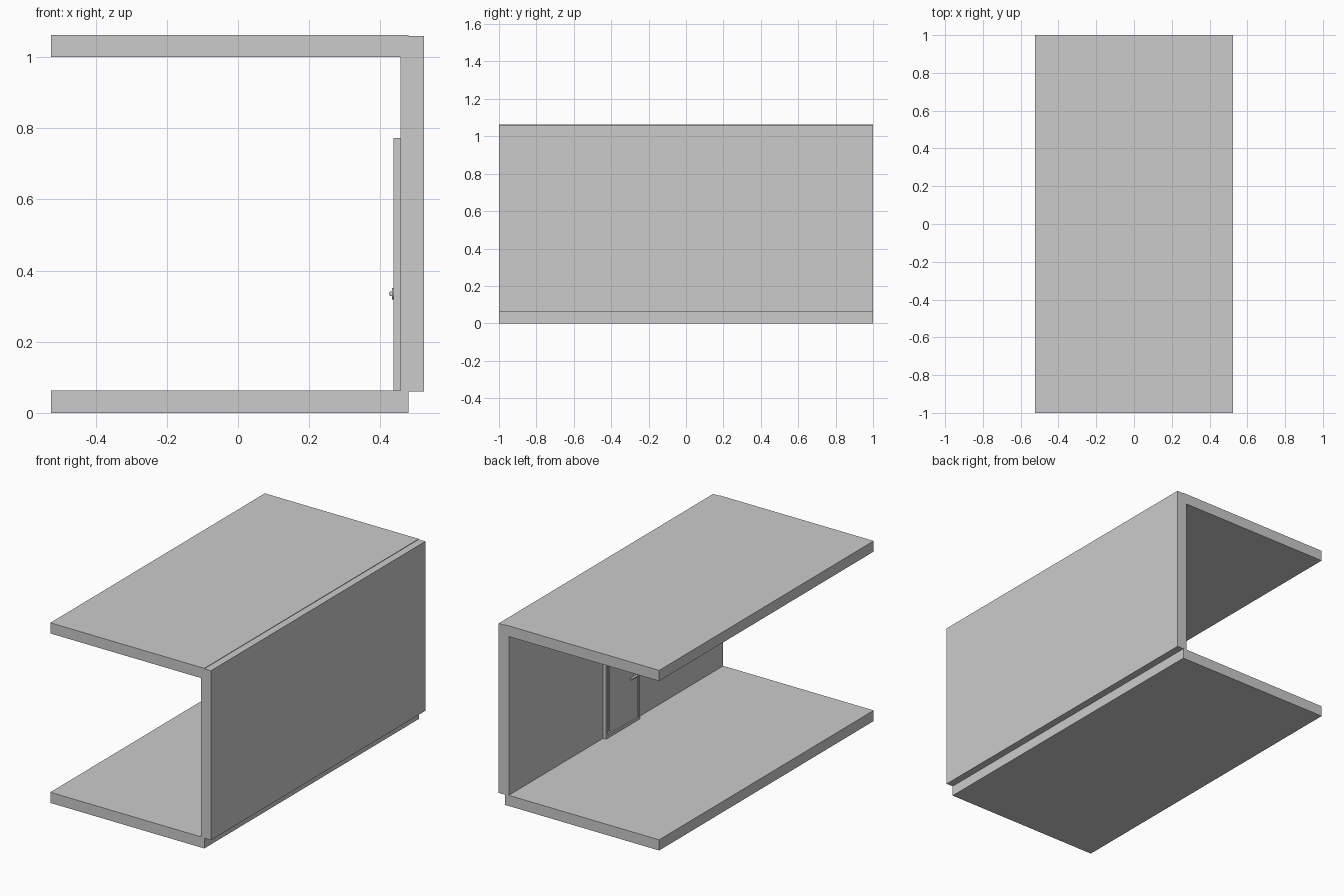
import bpy, bmesh, math
from mathutils import Matrix

if "Cube" in bpy.data.objects:
    bpy.data.objects.remove(bpy.data.objects["Cube"])


def finish(name, bm):
    mesh = bpy.data.meshes.new(name)
    bm.to_mesh(mesh)
    bm.free()
    obj = bpy.data.objects.new(name, mesh)
    bpy.context.collection.objects.link(obj)
    return obj


def box(name, x, y, z):
    bm = bmesh.new()
    size = [b - a for a, b in (x, y, z)]
    mid = [(a + b) / 2 for a, b in (x, y, z)]
    bmesh.ops.create_cube(bm, size=1, matrix=Matrix.Translation(mid) @ Matrix.Diagonal((*size, 1)))
    return finish(name, bm)


def rod(name, centre, radius, length, axis):
    bm = bmesh.new()
    turn = Matrix.Rotation(math.pi / 2, 4, 'Y' if axis == 'X' else 'X')
    bmesh.ops.create_cone(bm, cap_ends=True, segments=20, radius1=radius, radius2=radius,
                          depth=length, matrix=Matrix.Translation(centre) @ turn)
    obj = finish(name, bm)
    bpy.context.view_layer.objects.active = obj
    obj.select_set(True)
    bpy.ops.object.shade_smooth_by_angle(angle=math.radians(40))
    obj.select_set(False)
    return obj


# Corridor shell: the wall overlaps the floor and ceiling edges
box("floor", (-0.525, 0.48), (-1, 1), (0, 0.063))
box("ceiling", (-0.525, 0.48), (-1, 1), (1.0, 1.063))
box("wall", (0.457, 0.523), (-1, 1), (0.06, 1.06))

# Door with a shallow recessed panel on the room side
door = box("door", (0.437, 0.458), (-0.197, 0.12), (0.063, 0.773))
bm = bmesh.new()
bm.from_mesh(door.data)
bm.normal_update()
front = [f for f in bm.faces if f.normal.x < -0.9]
bmesh.ops.inset_region(bm, faces=front, thickness=0.022)
bmesh.ops.inset_region(bm, faces=front, thickness=0.002, depth=-0.006)
bm.to_mesh(door.data)
bm.free()
# Panel covering the latch side of the recess
box("door_panel", (0.439, 0.45), (-0.165, 0.088), (0.10, 0.735))

# Door handle: round plate, stem and lever
rod("handle_plate", (0.436, -0.15, 0.335), 0.016, 0.006, 'X')
rod("handle_stem", (0.433, -0.15, 0.335), 0.006, 0.010, 'X')
rod("handle_lever", (0.431, -0.13, 0.335), 0.0065, 0.055, 'Y')
